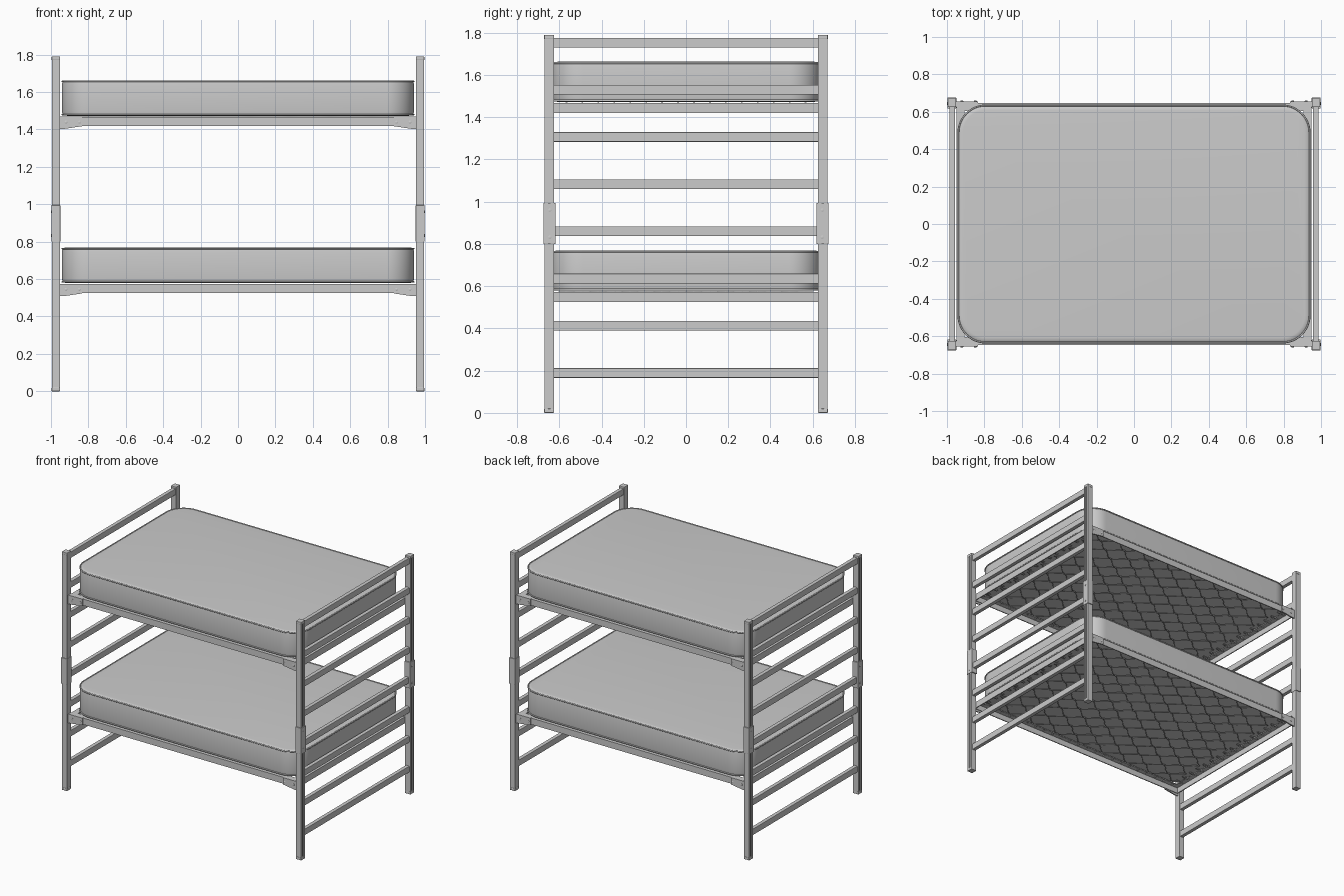
import bpy, bmesh, math
from math import pi, sin, cos

if "Cube" in bpy.data.objects:
    bpy.data.objects.remove(bpy.data.objects["Cube"])


def finish(name, bm, smooth=False):
    bmesh.ops.recalc_face_normals(bm, faces=bm.faces[:])
    me = bpy.data.meshes.new(name)
    bm.to_mesh(me)
    bm.free()
    if smooth:
        me.shade_smooth()
        me.set_sharp_from_angle(angle=math.radians(35))
    ob = bpy.data.objects.new(name, me)
    bpy.context.collection.objects.link(ob)
    return ob


def loft(name, rings, smooth=False):
    """Skin a stack of equal-length rings and cap both ends."""
    bm = bmesh.new()
    vr = [[bm.verts.new(p) for p in r] for r in rings]
    n = len(rings[0])
    for a, b in zip(vr, vr[1:]):
        for i in range(n):
            j = (i + 1) % n
            bm.faces.new((a[i], a[j], b[j], b[i]))
    bm.faces.new(vr[0][::-1])
    bm.faces.new(vr[-1])
    return finish(name, bm, smooth)


def box(name, x0, x1, y0, y1, z0, z1, bevel=0.0):
    ring = [(x0, y0), (x1, y0), (x1, y1), (x0, y1)]
    ob = loft(name, [[(x, y, z) for x, y in ring] for z in (z0, z1)])
    if bevel:
        m = ob.modifiers.new("Bevel", 'BEVEL')
        m.width, m.segments = bevel, 2
    return ob


def bolt(name, c, axis, r=0.008, h=0.006):
    ring = [(r * cos(k * pi / 6), r * sin(k * pi / 6)) for k in range(12)]
    rings = []
    for s, t in ((1, -h / 2), (1, h / 4), (0.6, h / 2)):
        rings.append([(c[0] + t * axis, c[1] + u * s, c[2] + v * s) if abs(axis) == 1
                      else (c[0] + u * s, c[1] + t * axis / 2, c[2] + v * s) for u, v in ring])
    loft(name, rings, True)


def wires(name, paths, r, cyclic=False):
    cu = bpy.data.curves.new(name, 'CURVE')
    cu.dimensions = '3D'
    cu.bevel_depth, cu.bevel_resolution = r, 1
    for pts in paths:
        sp = cu.splines.new('POLY')
        sp.points.add(len(pts) - 1)
        for p, q in zip(sp.points, pts):
            p.co = (*q, 1)
        sp.use_cyclic_u = cyclic
    ob = bpy.data.objects.new(name, cu)
    bpy.context.collection.objects.link(ob)


def outline(inset, z, a=0.943, b=0.638, r=0.15, n=12):
    """Rounded rectangle ring."""
    pts = []
    for q, (sx, sy) in enumerate(((1, 1), (-1, 1), (-1, -1), (1, -1))):
        for k in range(n + 1):
            t = (q + k / n) * pi / 2
            pts.append((sx * (a - r) + (r - inset) * cos(t),
                        sy * (b - r) + (r - inset) * sin(t), z))
    return pts


def coil(p, q, r=0.006, turns=5):
    """Helix between two points in a horizontal plane."""
    dx, dy = q[0] - p[0], q[1] - p[1]
    d = math.hypot(dx, dy)
    n = turns * 6
    pts = []
    for k in range(n + 1):
        t, w = k / n, k * pi / 3
        pts.append((p[0] + dx * t - dy / d * r * cos(w),
                    p[1] + dy * t + dx / d * r * cos(w), p[2] + r * sin(w)))
    return pts


# End frames: grooved posts, caps, joining sleeves and rungs
for sx in (-1, 1):
    ex = "right" if sx > 0 else "left"
    for sy in (-1, 1):
        tag = f"{ex}_{'back' if sy > 0 else 'front'}"
        prof = [(0.952, 0.626), (0.995, 0.626), (0.995, 0.642), (0.988, 0.642),
                (0.988, 0.654), (0.995, 0.654), (0.995, 0.670), (0.952, 0.670)]
        loft(f"post_{tag}", [[(sx * x, sy * y, z) for x, y in prof] for z in (0.015, 1.775)])
        for nm, z0, z1 in (("foot", 0, 0.02), ("cap", 1.77, 1.79)):
            box(f"{nm}_{tag}", *sorted((sx * 0.951, sx * 0.996)),
                *sorted((sy * 0.625, sy * 0.672)), z0, z1, 0.003)
        box(f"sleeve_{tag}", *sorted((sx * 0.950, sx * 0.998)),
            *sorted((sy * 0.618, sy * 0.676)), 0.80, 0.995, 0.002)
        for z in (0.832, 0.96):
            bolt(f"sleeve_bolt_{tag}", (sx * 0.998, sy * 0.645, z), sx, 0.008, 0.004)
    for i in range(8):
        z = 0.166 + i * 0.2235
        box(f"rung_{ex}_{i + 1}", *sorted((sx * 0.957, sx * 0.986)), -0.63, 0.63,
            z, z + 0.046, 0.003)


def deck(level, z):
    """One sleeping level; z is the top of its rails."""
    # Angle-iron rails
    for s in (-1, 1):
        L = [(0.648, z - 0.048), (0.648, z), (0.605, z), (0.605, z - 0.006),
             (0.641, z - 0.006), (0.641, z - 0.048)]
        loft(f"{level}_side_rail", [[(x, s * y, h) for y, h in L] for x in (-0.95, 0.95)])
        loft(f"{level}_end_rail", [[(s * (x + 0.302), y, h) for x, h in L]
                                   for y in (-0.641, 0.641)])
        # Corner brackets with bolts, hooked to the posts
        for t in (-1, 1):
            P = [(0.954, z - 0.064), (0.93, z - 0.064), (0.835, z - 0.05),
                 (0.835, z + 0.001), (0.954, z + 0.001)]
            loft(f"{level}_bracket", [[(t * x, s * y, h) for x, h in P]
                                      for y in (0.646, 0.656)])
            F = [(0.954, 0.656), (0.835, 0.656), (0.835, 0.635), (0.90, 0.625), (0.954, 0.625)]
            loft(f"{level}_bracket_flange", [[(t * x, s * y, h) for x, y in F]
                                             for h in (z - 0.003, z + 0.002)])
            for x in (0.848, 0.92):
                bolt(f"{level}_bracket_bolt", (t * x, s * 0.657, z - 0.028), 2 * s)

    # Link spring mesh: mirrored wavy wires forming ogee cells
    zm, step, period, xe = z - 0.001, 0.0755, 0.2175, 0.87
    paths = []
    for k in range(16):
        y0, sg = (k - 7.5) * step, 1 if k % 2 else -1
        paths.append([(-xe + 2 * xe * i / 80,
                       y0 + sg * step * 0.48 * cos(2 * pi * (2 * xe * i / 80) / period), zm)
                      for i in range(81)])
    wires(f"{level}_mesh_wire", paths, 0.0028)

    # Coil springs tying the mesh to the rails
    springs = []
    for s in (-1, 1):
        for k in range(16):
            y = (k - 7.5) * step
            springs.append(coil((s * xe, y, zm - 0.004), (s * 0.915, y, zm - 0.004)))
    wires(f"{level}_coil_spring", springs, 0.002)

    # Rivets along the rail flanges
    bm = bmesh.new()
    spots = [(-0.88 + k * 0.08, s * 0.622) for k in range(23) for s in (-1, 1)]
    spots += [(s * 0.924, (k - 7.5) * step) for k in range(16) for s in (-1, 1)]
    for x, y in spots:
        r = bmesh.ops.create_cone(bm, cap_ends=True, segments=8, radius1=0.006,
                                  radius2=0.008, depth=0.005)
        bmesh.ops.translate(bm, verts=r["verts"], vec=(x, y, z - 0.0075))
    finish(f"{level}_rail_rivets", bm)

    # Mattress with piping round both edges
    b, t = z + 0.006, z + 0.196
    stack = [(0.03, b), (0.012, b + 0.002), (0.005, b + 0.008), (0.002, b + 0.025),
             (0.002, t - 0.025), (0.005, t - 0.008), (0.012, t - 0.002), (0.03, t)]
    loft(f"{level}_mattress", [outline(i, h) for i, h in stack], True)
    for h in (b + 0.006, t - 0.006):
        pts = outline(0.004, h)
        wires(f"{level}_mattress_piping", [pts], 0.005, True)


deck("lower", 0.573)
deck("upper", 1.467)
